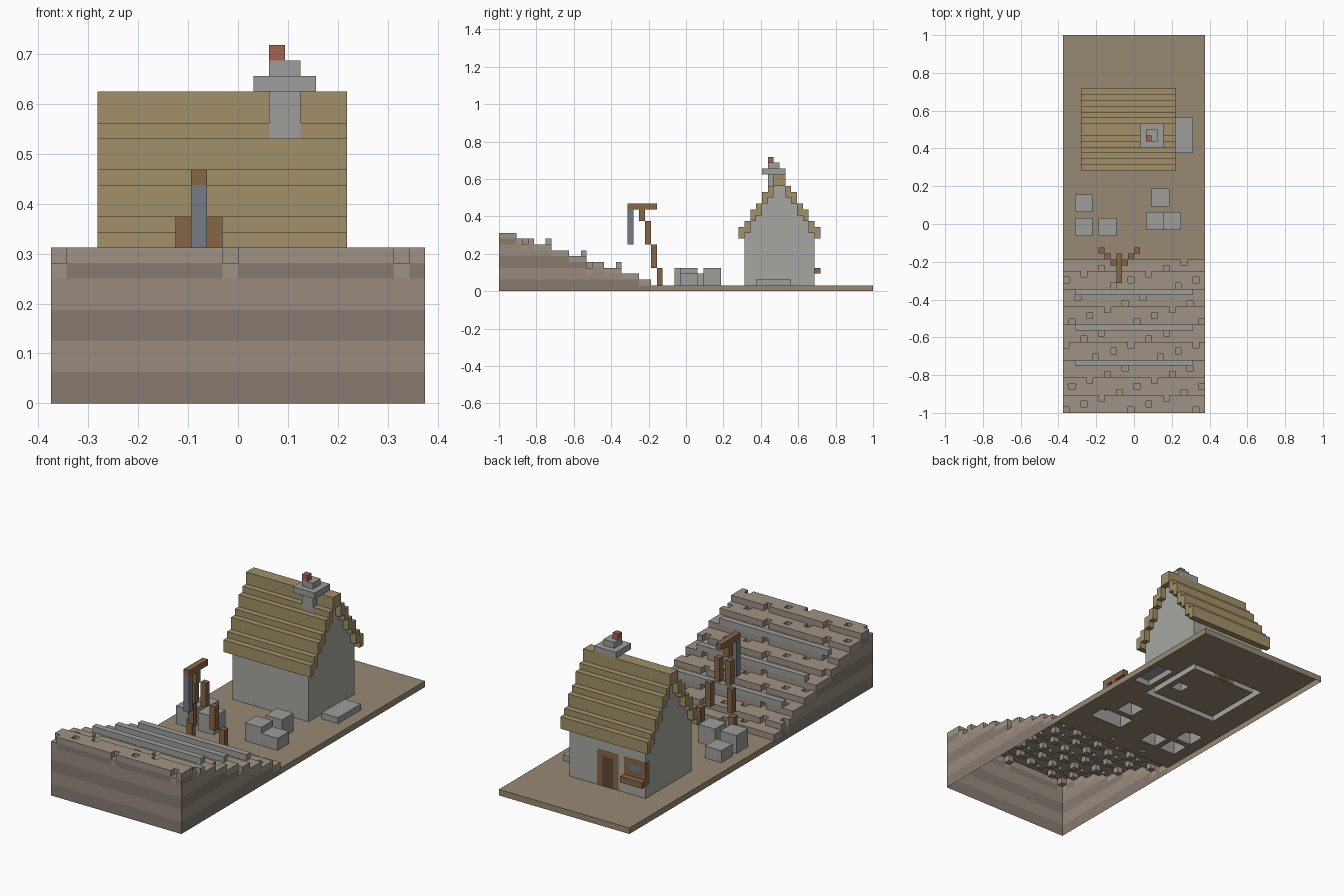
import bpy, bmesh

if "Cube" in bpy.data.objects:
    bpy.data.objects.remove(bpy.data.objects["Cube"])

V = 1 / 32                      # block size; the plot is 24 x 64 blocks
cells = {}                      # (i, j, k) -> (part name, colour name)

COLORS = {
    "ground": (150, 136, 115), "soil_top": (158, 145, 132),
    "soil_light": (152, 138, 126), "soil_dark": (134, 122, 112),
    "stone": (156, 157, 154), "wall_stone": (165, 165, 160),
    "thatch": (160, 143, 104), "wood": (134, 102, 74),
    "dark_wood": (98, 74, 56), "iron": (120, 122, 130),
    "glass": (100, 125, 145), "ember": (165, 100, 80),
}


def fill(part, color, i, j, k):
    """Fill inclusive block ranges; each range is a number or a (first, last) pair."""
    r = [range(a[0], a[1] + 1) if isinstance(a, tuple) else range(a, a + 1) for a in (i, j, k)]
    for x in r[0]:
        for y in r[1]:
            for z in r[2]:
                cells[x, y, z] = (part, color)


# ground and stepped bank, with a lattice of one-block pits
fill("ground", "ground", (0, 23), (26, 63), 0)
for j in range(26):
    for i in range(24):
        h = 10 - j // 3 - (1 if (i - 3 * j) % 11 == 0 else 0)
        for k in range(h - 1):
            fill("bank", "soil_light" if k // 2 % 2 else "soil_dark", i, j, k)
        fill("bank", "soil_top", i, j, h - 1)

# stone terrace kerbs along three steps
for j, k in ((8, 8), (14, 6), (20, 4)):
    fill("terrace_kerbs", "stone", (2, 21), j, k)

# cut stone blocks and the flat slab beside the house
for i, j, top in ((2, 34, 2), (2, 30, 3), (6, 30, 3), (15, 35, 3), (14, 31, 3), (17, 31, 2)):
    fill("stone_blocks", "stone", (i, i + 2), (j, j + 2), (1, top))
fill("flat_slab", "stone", (19, 21), (44, 49), 1)

# hollow house walls: long sides, then gables filled up to the roof
ROOF_TOPS = (11, 12, 14, 15, 17, 18, 20)
for j in (42, 53):
    fill("house_walls", "wall_stone", (4, 17), j, (1, 9))
for n, top in enumerate(ROOF_TOPS):
    for j in (41 + n, 54 - n):
        if n:
            for i in (4, 17):
                fill("house_walls", "wall_stone", i, j, (1, top - 3))

# thatched roof
for n, top in enumerate(ROOF_TOPS):
    for j in (41 + n, 54 - n):
        fill("roof", "thatch", (3, 18), j, (top - 2, top - 1))

# chimney from the floor up, with cap and ember
fill("chimney", "stone", (14, 15), (46, 47), (1, 21))
fill("chimney", "stone", (13, 16), (45, 48), 20)
fill("chimney_ember", "ember", 14, 46, 22)

# door and window in the back wall
fill("door_frame", "wood", (9, 12), 53, (1, 6))
fill("door", "dark_wood", (10, 11), 53, (1, 5))
fill("window_frame", "wood", (4, 7), 53, (3, 6))
fill("window_pane", "glass", (5, 6), 53, 5)
fill("window_sill", "wood", (4, 7), 54, 3)

# hoist: beam, hanging iron and two spreading legs
fill("hoist_beam", "wood", 9, (22, 26), 14)
fill("hoist_iron", "iron", 9, 22, (8, 13))
for s in (-1, 1):
    for n, (k0, k1) in enumerate(((12, 13), (8, 11), (4, 7), (1, 3))):
        fill("hoist_legs", "wood", 9 + s * n, 24 + n, (k0, k1))


def material(name):
    mat = bpy.data.materials.get(name)
    if not mat:
        mat = bpy.data.materials.new(name)
        mat.diffuse_color = [(c / 255) ** 2.2 for c in COLORS[name]] + [1]
        mat.use_nodes = True
        mat.node_tree.nodes["Principled BSDF"].inputs["Base Color"].default_value = mat.diffuse_color
    return mat


# block faces: direction and the four corners, outward wound
FACES = (
    ((1, 0, 0), ((1, 0, 0), (1, 1, 0), (1, 1, 1), (1, 0, 1))),
    ((-1, 0, 0), ((0, 0, 0), (0, 0, 1), (0, 1, 1), (0, 1, 0))),
    ((0, 1, 0), ((0, 1, 0), (0, 1, 1), (1, 1, 1), (1, 1, 0))),
    ((0, -1, 0), ((0, 0, 0), (1, 0, 0), (1, 0, 1), (0, 0, 1))),
    ((0, 0, 1), ((0, 0, 1), (1, 0, 1), (1, 1, 1), (0, 1, 1))),
    ((0, 0, -1), ((0, 0, 0), (0, 1, 0), (1, 1, 0), (1, 0, 0))),
)


def build(part):
    """Make one object from the exposed block faces; the base is left open."""
    bm = bmesh.new()
    verts, mats = {}, []
    for c, (name, color) in cells.items():
        if name != part:
            continue
        if color not in mats:
            mats.append(color)
        for d, corners in FACES:
            if (c[0] + d[0], c[1] + d[1], c[2] + d[2]) in cells or (d[2] < 0 and c[2] == 0):
                continue
            loop = []
            for o in corners:
                p = (c[0] + o[0], c[1] + o[1], c[2] + o[2])
                if p not in verts:
                    verts[p] = bm.verts.new(((p[0] - 12) * V, (p[1] - 32) * V, p[2] * V))
                loop.append(verts[p])
            bm.faces.new(loop).material_index = mats.index(color)
    mesh = bpy.data.meshes.new(part)
    bm.to_mesh(mesh)
    bm.free()
    for m in mats:
        mesh.materials.append(material(m))
    bpy.context.collection.objects.link(bpy.data.objects.new(part, mesh))


for part in dict.fromkeys(name for name, _ in cells.values()):
    build(part)
